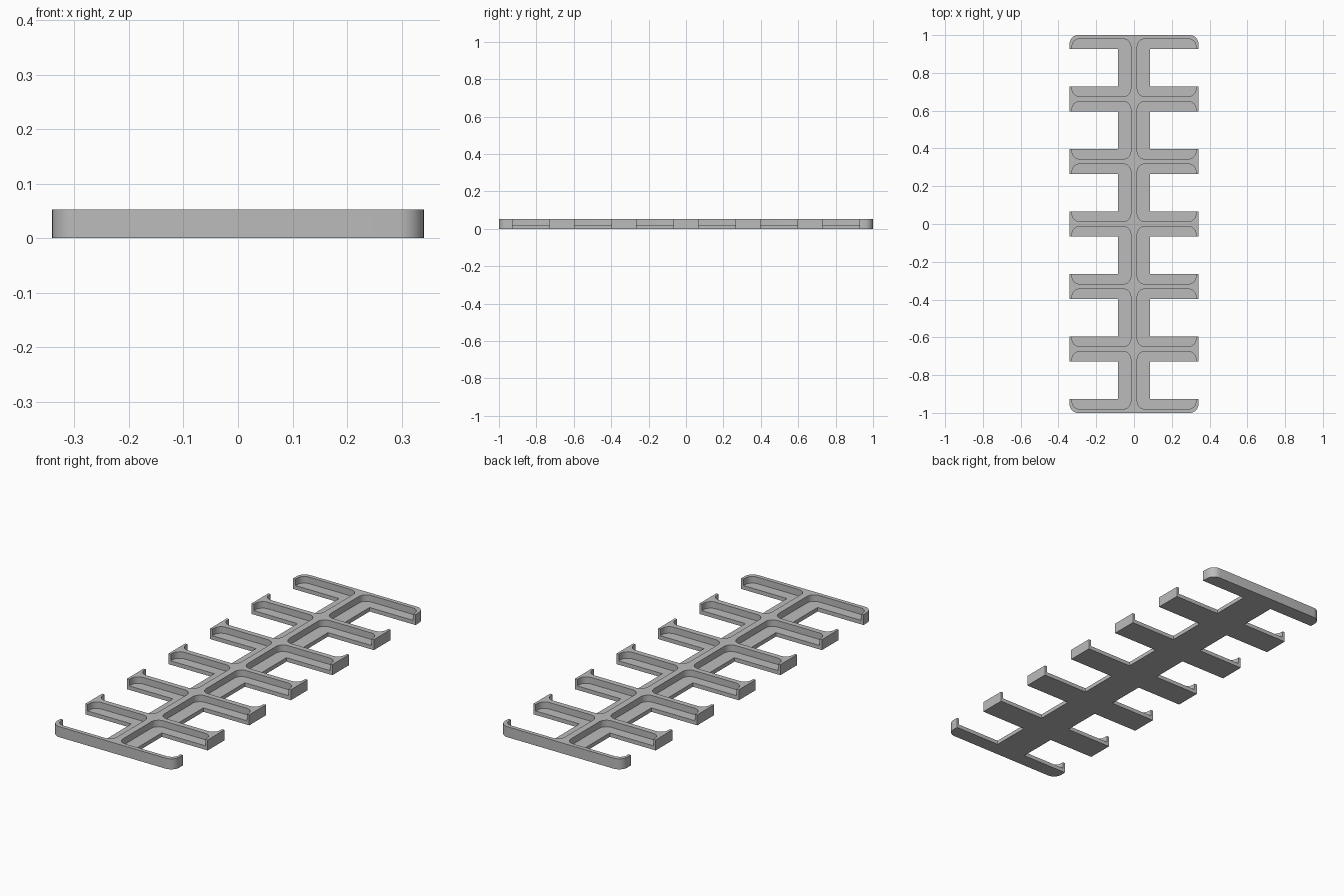
import bpy
import bmesh
import math

HEIGHT, FLOOR = 0.053, 0.02
HALF_X, HALF_Y = 0.341, 1.0
PITCH = 0.331

cube = bpy.data.objects.get("Cube")
if cube:
    bpy.data.objects.remove(cube, do_unlink=True)

grey = bpy.data.materials.new("plain grey")
grey.use_nodes = True
colour = (0.5, 0.5, 0.5, 1)
grey.diffuse_color = colour
grey.node_tree.nodes["Principled BSDF"].inputs["Base Color"].default_value = colour


def add_slab(bm, x0, x1, y0, y1, z0, z1, radius=0.0, steps=8):
    """Upright prism over a rectangle, with optional rounded corners."""
    corners = [(x1, y1, -1, -1), (x0, y1, 1, -1), (x0, y0, 1, 1), (x1, y0, -1, 1)]
    outline = []
    for i, (x, y, sx, sy) in enumerate(corners):
        if not radius:
            outline.append((x, y))
            continue
        for k in range(steps + 1):
            a = math.pi / 2 * (i + k / steps)
            outline.append((x + sx * radius + radius * math.cos(a),
                            y + sy * radius + radius * math.sin(a)))
    low = [bm.verts.new((x, y, z0)) for x, y in outline]
    high = [bm.verts.new((x, y, z1)) for x, y in outline]
    bm.faces.new(low[::-1])
    bm.faces.new(high)
    for i in range(len(low)):
        j = (i + 1) % len(low)
        bm.faces.new((low[i], low[j], high[j], high[i]))


def make_object(name, bm):
    mesh = bpy.data.meshes.new(name)
    bm.to_mesh(mesh)
    bm.free()
    mesh.materials.append(grey)
    obj = bpy.data.objects.new(name, mesh)
    bpy.context.collection.objects.link(obj)
    return obj


# Solid block with rounded upright corners
bm = bmesh.new()
add_slab(bm, -HALF_X, HALF_X, -HALF_Y, HALF_Y, 0, HEIGHT, 0.045)
frame = make_object("ribbed_frame", bm)

# Rounded recesses on both sides of the spine, and the open notches through them
pockets, notches = bmesh.new(), bmesh.new()
for side in (-1, 1):
    for row in range(6):
        y = (row - 2.5) * PITCH
        x0, x1 = sorted((side * 0.017, side * 0.328))
        add_slab(pockets, x0, x1, y - 0.152, y + 0.152, FLOOR, 0.1, 0.04)
        x0, x1 = sorted((side * 0.085, side * 0.4))
        add_slab(notches, x0, x1, y - 0.099, y + 0.099, -0.1, 0.2)

bpy.ops.object.select_all(action='DESELECT')
bpy.context.view_layer.objects.active = frame
frame.select_set(True)
for name, bm in (("pocket_cutter", pockets), ("notch_cutter", notches)):
    cutter = make_object(name, bm)
    cutter.hide_render = True
    cut = frame.modifiers.new(name, 'BOOLEAN')
    cut.operation = 'DIFFERENCE'
    cut.solver = 'EXACT'
    cut.object = cutter
    bpy.ops.object.modifier_apply(modifier=cut.name)
    bpy.data.objects.remove(cutter, do_unlink=True)

bpy.ops.object.shade_smooth_by_angle(angle=math.radians(30))
